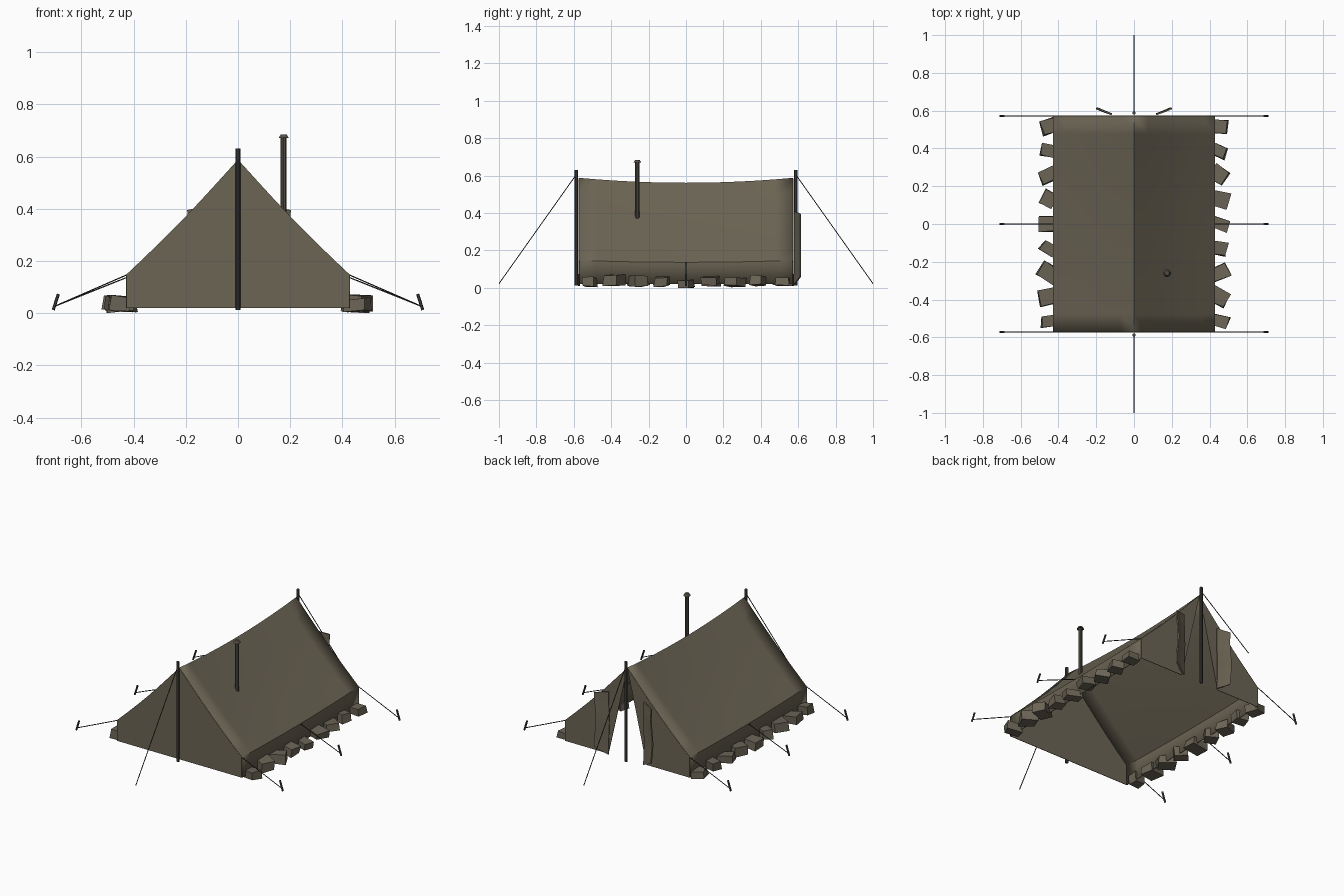
import bpy, bmesh, math, random
from mathutils import Vector, Matrix

if "Cube" in bpy.data.objects:
    bpy.data.objects.remove(bpy.data.objects["Cube"])
random.seed(4)


def material(name, rgb):
    m = bpy.data.materials.new(name)
    m.use_nodes = True
    m.diffuse_color = (*rgb, 1)
    bsdf = m.node_tree.nodes["Principled BSDF"]
    bsdf.inputs["Base Color"].default_value = (*rgb, 1)
    bsdf.inputs["Roughness"].default_value = 0.9
    return m


CANVAS = material("olive canvas", (0.15, 0.13, 0.09))
STONE = material("brown stone", (0.15, 0.13, 0.095))
WOOD = material("dark wood", (0.065, 0.058, 0.048))
METAL = material("sooty metal", (0.09, 0.078, 0.06))
ROPE = material("dark rope", (0.035, 0.033, 0.03))


def finish(name, bm, mat):
    mesh = bpy.data.meshes.new(name)
    bm.to_mesh(mesh)
    bm.free()
    mesh.materials.append(mat)
    obj = bpy.data.objects.new(name, mesh)
    bpy.context.collection.objects.link(obj)
    return obj


def rod(name, start, end, radius, mat, sides=8, tip=None):
    a, b = Vector(start), Vector(end)
    bm = bmesh.new()
    turn = (b - a).to_track_quat("Z", "Y").to_matrix().to_4x4()
    bmesh.ops.create_cone(bm, cap_ends=True, segments=sides, radius1=radius,
                          radius2=radius if tip is None else tip,
                          depth=(b - a).length,
                          matrix=Matrix.Translation((a + b) / 2) @ turn)
    return finish(name, bm, mat)


HALF_W, HALF_L, BASE = 0.427, 0.572, 0.02


def eave(y):
    return 0.136 + 0.01 * (y / HALF_L) ** 2


def ridge(y):
    return 0.56 + 0.026 * (y / HALF_L) ** 2


def slope_point(t, y):
    # t runs from eave (0) to ridge (1), with a slight sag between
    z = eave(y) + (ridge(y) - eave(y)) * t - 0.012 * math.sin(math.pi * t)
    return HALF_W * (1 - t), z


def sheet(name, rows, mat, thickness=0.0):
    bm = bmesh.new()
    grid = [[bm.verts.new(p) for p in row] for row in rows]
    for r, s in zip(grid, grid[1:]):
        for i in range(len(r) - 1):
            bm.faces.new((r[i], r[i + 1], s[i + 1], s[i]))
    bmesh.ops.remove_doubles(bm, verts=bm.verts, dist=1e-5)
    bmesh.ops.recalc_face_normals(bm, faces=bm.faces)
    obj = finish(name, bm, mat)
    if thickness:
        mod = obj.modifiers.new("cloth thickness", "SOLIDIFY")
        mod.thickness, mod.offset = thickness, 0
    return obj


# Roof and low side walls as one sagging sheet
STEPS = 6
rows = []
for j in range(13):
    y = -HALF_L + 2 * HALF_L * j / 12
    half = [(HALF_W, BASE)] + [slope_point(i / STEPS, y) for i in range(STEPS + 1)]
    section = half + [(-x, z) for x, z in reversed(half[:-1])]
    rows.append([(x, y, z) for x, z in section])
roof = sheet("roof_and_walls", rows, CANVAS, 0.004)
for poly in roof.data.polygons:
    poly.use_smooth = abs(poly.normal.z) > 0.3
roof.data.set_sharp_from_angle(angle=math.radians(25))


# Gable halves: closed at the front, open doorway at the back
def gable(name, side, y, door):
    outer = [(HALF_W, BASE)] + [slope_point(i / STEPS, y) for i in range(STEPS + 1)]
    top = outer[-1][1]
    rows = []
    for x, z in outer:
        inner = door * (top - z) / (top - BASE)
        rows.append([(side * x, y, z), (side * inner, y, z)])
    return sheet(name, rows, CANVAS, 0.003)


for side, label in ((1, "left"), (-1, "right")):
    gable("front_gable_" + label, side, -HALF_L, 0.0)
    gable("back_gable_" + label, side, HALF_L, 0.13)
    # Door flap folded outward, with a wavy outline
    rows = []
    for k in range(7):
        t = k / 6
        wave = 0.006 * math.sin(t * 7 + side)
        low, high = BASE + 0.39 * t, BASE + 0.04 * (1 - t) + 0.375 * t
        rows.append([(side * (0.12 + wave / 2), HALF_L + 0.01, low),
                     (side * (0.16 + wave), HALF_L + 0.025, (low + high) / 2),
                     (side * (0.195 + wave), HALF_L + 0.04, high)])
    sheet("door_flap_" + label, rows, CANVAS, 0.008)

# Ridge poles and end guy ropes
for side, label in ((-1, "front"), (1, "back")):
    y = side * 0.587
    rod(label + "_pole", (0, y, 0.012), (0, y, 0.63), 0.009, WOOD)
    rod(label + "_guy_rope", (0, y, 0.605), (0, side, 0.022), 0.0025, ROPE, 5)

# Side guy ropes with leaning pegs
for side, label in ((1, "left"), (-1, "right")):
    for n, y in enumerate((-HALF_L, 0, HALF_L)):
        tag = f"{label}_{n + 1}"
        rod("side_rope_" + tag, (side * HALF_W, y, eave(y)),
            (side * 0.705, y, 0.025), 0.0025, ROPE, 5)
        rod("peg_" + tag, (side * 0.708, y, 0.012), (side * 0.688, y, 0.073),
            0.006, WOOD, 6)

# Stove pipe with a small cap
px, py = 0.175, -0.26
rod("stove_pipe", (px, py, 0.36), (px, py, 0.672), 0.012, METAL, 10)
rod("stove_pipe_cap", (px, py, 0.67), (px, py, 0.684), 0.021, METAL, 10, 0.012)

# Rough blocks holding down the canvas edge
for side, label in ((1, "left"), (-1, "right")):
    for n in range(9):
        bm = bmesh.new()
        bmesh.ops.create_cube(bm, size=1)
        for v in bm.verts:
            v.co *= random.uniform(0.85, 1.12)
        size = (random.uniform(0.075, 0.1), random.uniform(0.06, 0.085),
                random.uniform(0.04, 0.058))
        bmesh.ops.scale(bm, vec=size, verts=bm.verts)
        spin = Matrix.Rotation(random.uniform(-0.6, 0.6), 3, "Z")
        tilt = Matrix.Rotation(random.uniform(-0.12, 0.12), 3, "Y")
        bmesh.ops.rotate(bm, matrix=spin @ tilt, verts=bm.verts)
        lift = random.uniform(0.002, 0.014) - min(v.co.z for v in bm.verts)
        if n == 4:
            lift = -min(v.co.z for v in bm.verts)
        bmesh.ops.translate(bm, verts=bm.verts,
                            vec=(side * 0.452, -0.515 + n * 0.129, lift))
        finish(f"stone_{label}_{n + 1}", bm, STONE)
